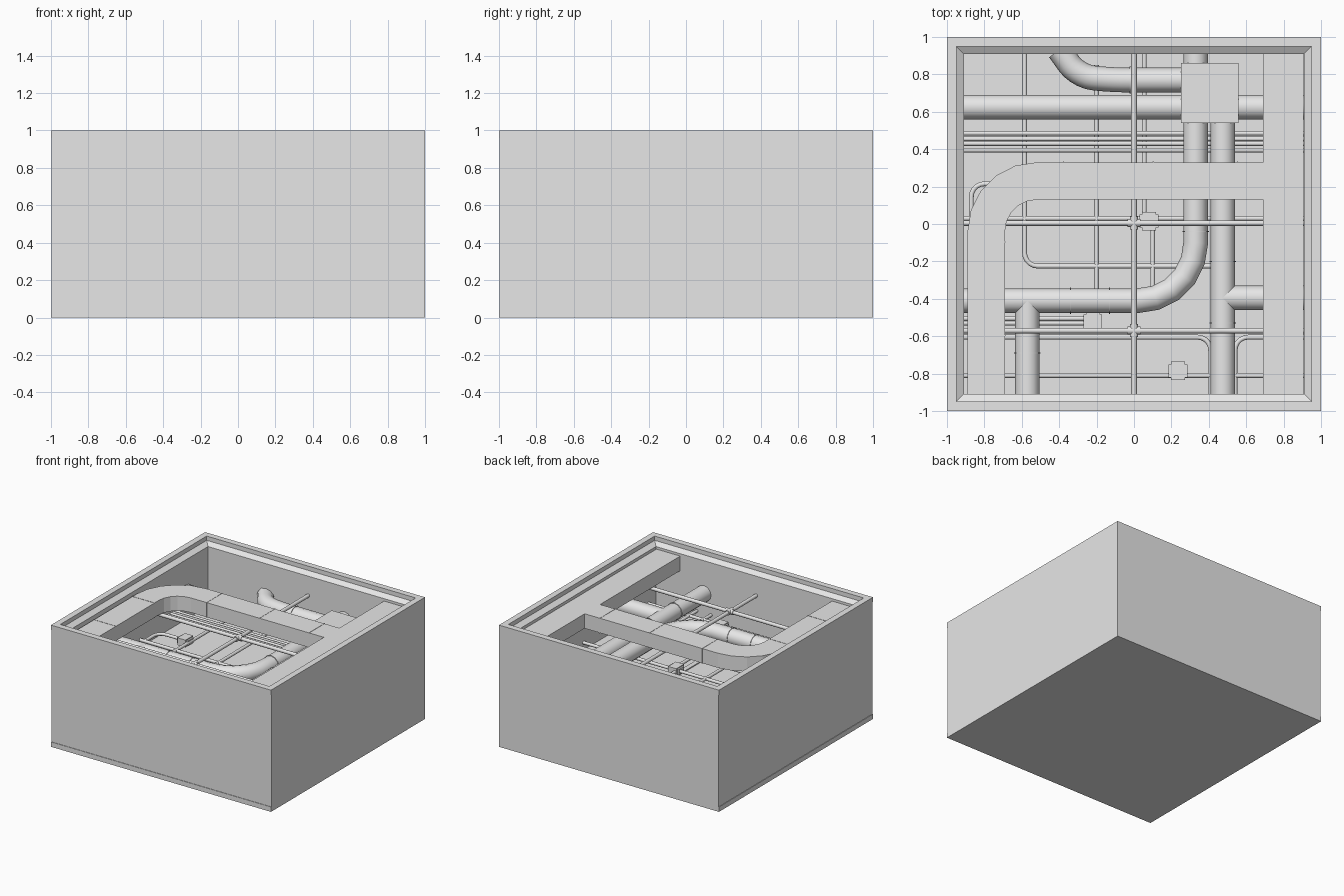
import bpy, bmesh, math
from mathutils import Vector

old = bpy.data.objects.get("Cube")
if old:
    bpy.data.objects.remove(old, do_unlink=True)

grey = bpy.data.materials.new("plain_grey")
grey.use_nodes = True
grey.diffuse_color = (0.8, 0.8, 0.8, 1)
grey.node_tree.nodes["Principled BSDF"].inputs["Base Color"].default_value = (0.8, 0.8, 0.8, 1)

LOW, MID, BIG, HIGH = 0.51, 0.57, 0.67, 0.78   # pipe layers
FLOOR, WALL = 0.45, 0.915


def finish(name, bm):
    bmesh.ops.recalc_face_normals(bm, faces=bm.faces)
    mesh = bpy.data.meshes.new(name)
    bm.to_mesh(mesh)
    bm.free()
    mesh.materials.append(grey)
    obj = bpy.data.objects.new(name, mesh)
    bpy.context.collection.objects.link(obj)
    return obj


def box(name, x0, x1, y0, y1, z0, z1):
    bm = bmesh.new()
    bmesh.ops.create_cube(bm, size=1)
    for v in bm.verts:
        v.co = ((x0 + x1) / 2 + v.co.x * (x1 - x0),
                (y0 + y1) / 2 + v.co.y * (y1 - y0),
                (z0 + z1) / 2 + v.co.z * (z1 - z0))
    return finish(name, bm)


def prism(name, outline, z0, z1):
    bm = bmesh.new()
    face = bm.faces.new([bm.verts.new((x, y, z0)) for x, y in outline])
    top = bmesh.ops.extrude_face_region(bm, geom=[face])["geom"]
    bmesh.ops.translate(bm, vec=(0, 0, z1 - z0),
                        verts=[g for g in top if isinstance(g, bmesh.types.BMVert)])
    return finish(name, bm)


def pipe(name, corners, z, radius, bend=0.1, steps=5):
    """Round pipe along a flat path whose inner corners are bent."""
    pts = [Vector((x, y, z)) for x, y in corners]
    path = [pts[0]]
    for a, b, c in zip(pts, pts[1:], pts[2:]):
        start, end = b + (a - b).normalized() * bend, b + (c - b).normalized() * bend
        centre = start + end - b
        for i in range(steps + 1):
            t = i / steps * math.pi / 2
            path.append(centre + (start - centre) * math.cos(t) + (end - centre) * math.sin(t))
    path.append(pts[-1])
    curve = bpy.data.curves.new(name, "CURVE")
    curve.dimensions = "3D"
    curve.bevel_depth = radius
    curve.bevel_resolution = 4
    curve.use_fill_caps = True
    spline = curve.splines.new("POLY")
    spline.points.add(len(path) - 1)
    for p, co in zip(spline.points, path):
        p.co = (*co, 1)
    curve.materials.append(grey)
    obj = bpy.data.objects.new(name, curve)
    bpy.context.collection.objects.link(obj)
    bpy.ops.object.select_all(action="DESELECT")
    obj.select_set(True)
    bpy.context.view_layer.objects.active = obj
    bpy.ops.object.convert(target="MESH")
    bpy.ops.object.shade_smooth_by_angle(angle=math.radians(40))


# Open case: nested square rings, with the rim chamfered inwards
bm = bmesh.new()
rings = []
for low, high, z in [(-1, 1, 0), (-1, 1, 0.04), (-0.996, 1, 0.04), (-0.996, 1, 0.96),
                     (-1, 1, 0.96), (-1, 1, 1), (-0.95, 0.95, 1), (-0.95, 0.95, 0.965),
                     (-0.91, 0.91, 0.94), (-0.91, 0.91, FLOOR)]:
    rings.append([bm.verts.new((x, y, z)) for x, y in
                  [(low, low), (high, low), (high, high), (low, high)]])
for a, b in zip(rings, rings[1:]):
    for i in range(4):
        j = (i + 1) % 4
        if len({tuple(v.co) for v in (a[i], a[j], b[j], b[i])}) == 4:
            bm.faces.new((a[i], a[j], b[j], b[i]))
bm.faces.new(rings[0])
bm.faces.new(rings[-1])
bmesh.ops.remove_doubles(bm, verts=bm.verts, dist=0.0005)
finish("open_case", bm)

# Flat ventilation ducts
D0, D1 = 0.8, 0.92
box("side_duct", 0.69, 0.905, -WALL, WALL, D0, D1)
cx, cy = -0.52, -0.04


def arc(radius, n=5):
    return [(cx - radius * math.cos(i / n * math.pi / 2),
             cy + radius * math.sin(i / n * math.pi / 2)) for i in range(n + 1)]


outline = ([(cx - 0.37, -WALL)] + arc(0.37) + [(0.7, cy + 0.37), (0.7, cy + 0.17)]
           + arc(0.17)[::-1] + [(cx - 0.17, -WALL)])
prism("curved_duct", outline, D0, D1)
for i, x in enumerate((-0.38, 0.1, 0.55)):
    box(f"cross_duct_seam_{i}", x, x + 0.006, 0.127, 0.333, D0 - 0.003, D1 + 0.002)
for i, y in enumerate((-0.6, -0.1)):
    box(f"left_duct_seam_{i}", -0.893, -0.687, y, y + 0.006, D0 - 0.003, D1 + 0.002)

# Main pipes and their junction box
R = 0.066
box("junction_box", 0.25, 0.56, 0.54, 0.86, 0.585, 0.745)
pipe("back_cross_pipe", [(-WALL, 0.625), (WALL, 0.625)], BIG, R)
pipe("bent_main_pipe", [(0.33, WALL), (0.33, -0.41), (-WALL, -0.41)], BIG, R, 0.31)
pipe("front_branch_pipe", [(-0.57, -0.41), (-0.57, -WALL)], BIG, R)
pipe("straight_main_pipe", [(0.475, 0.6), (0.475, -WALL)], BIG, R)
pipe("right_branch_pipe", [(0.475, -0.395), (WALL, -0.395)], BIG, R)
pipe("back_bend_pipe", [(0.3, 0.77), (-0.12, 0.77), (-0.3, 0.79), (-0.4, 0.93)], BIG, R, 0.08)

# Collars on the main pipes
for i, (x, y, along_x) in enumerate([(-0.34, -0.41, 1), (-0.13, -0.41, 1), (-0.57, -0.69, 0),
                                     (0.475, -0.2, 0), (0.475, -0.53, 0), (0.33, -0.04, 0),
                                     (-0.02, 0.77, 1)]):
    dx, dy = (0.003, 0) if along_x else (0, 0.003)
    pipe(f"pipe_collar_{i}", [(x - dx, y - dy), (x + dx, y + dy)], BIG, R + 0.005)

# Upper thin pipes with cross joints
T = 0.015
pipe("upper_long_pipe", [(0, WALL), (0, -WALL)], HIGH, T)
for i, y in enumerate((0.005, -0.57)):
    pipe(f"upper_cross_pipe_{i}", [(-WALL, y), (WALL, y)], HIGH, T)
    pipe(f"cross_joint_x_{i}", [(-0.035, y), (0.035, y)], HIGH, T + 0.006)
    pipe(f"cross_joint_y_{i}", [(0, y - 0.035), (0, y + 0.035)], HIGH, T + 0.006)

# Cable bundle
for i, y in enumerate((0.485, 0.455, 0.43, 0.395)):
    pipe(f"bundle_pipe_{i}", [(-WALL, y), (WALL, y)], MID, 0.012)

# Lower thin pipes
S = 0.013
low_runs = [
    [(-WALL, 0.03), (WALL, 0.03)],
    [(-WALL, -0.81), (WALL, -0.81)],
    [(-WALL, -0.505), (-0.22, -0.505)],
    [(-WALL, -0.53), (-0.22, -0.53)],
    [(-WALL, -0.605), (0.41, -0.605), (0.41, -WALL)],
    [(WALL, -0.605), (0.54, -0.605), (0.54, -WALL)],
    [(-0.585, WALL), (-0.585, -0.225), (0.45, -0.225)],
    [(-0.2, 0.85), (-0.2, -0.52)],
    [(0.055, WALL), (0.055, 0.02)],
    [(0.1, 0.02), (0.1, -0.35)],
    [(-0.87, 0.03), (-0.87, 0.215), (-0.63, 0.215)],
]
for i, run in enumerate(low_runs):
    pipe(f"lower_pipe_{i}", run, LOW, S, 0.07)

# Valve boxes with small side flanges
for i, (x, y) in enumerate([(0.08, 0.015), (-0.22, -0.52), (0.235, -0.785), (-0.63, 0.215)]):
    box(f"valve_{i}", x - 0.037, x + 0.037, y - 0.05, y + 0.05, LOW - 0.03, LOW + 0.03)
    box(f"valve_flange_{i}", x - 0.05, x + 0.05, y - 0.035, y + 0.035, LOW - 0.022, LOW + 0.022)

# Low sloped ridge on the floor
prism("floor_ridge", [(0.07, -WALL), (0.11, -WALL), (0.11, WALL), (0.07, WALL)], FLOOR, FLOOR + 0.008)
